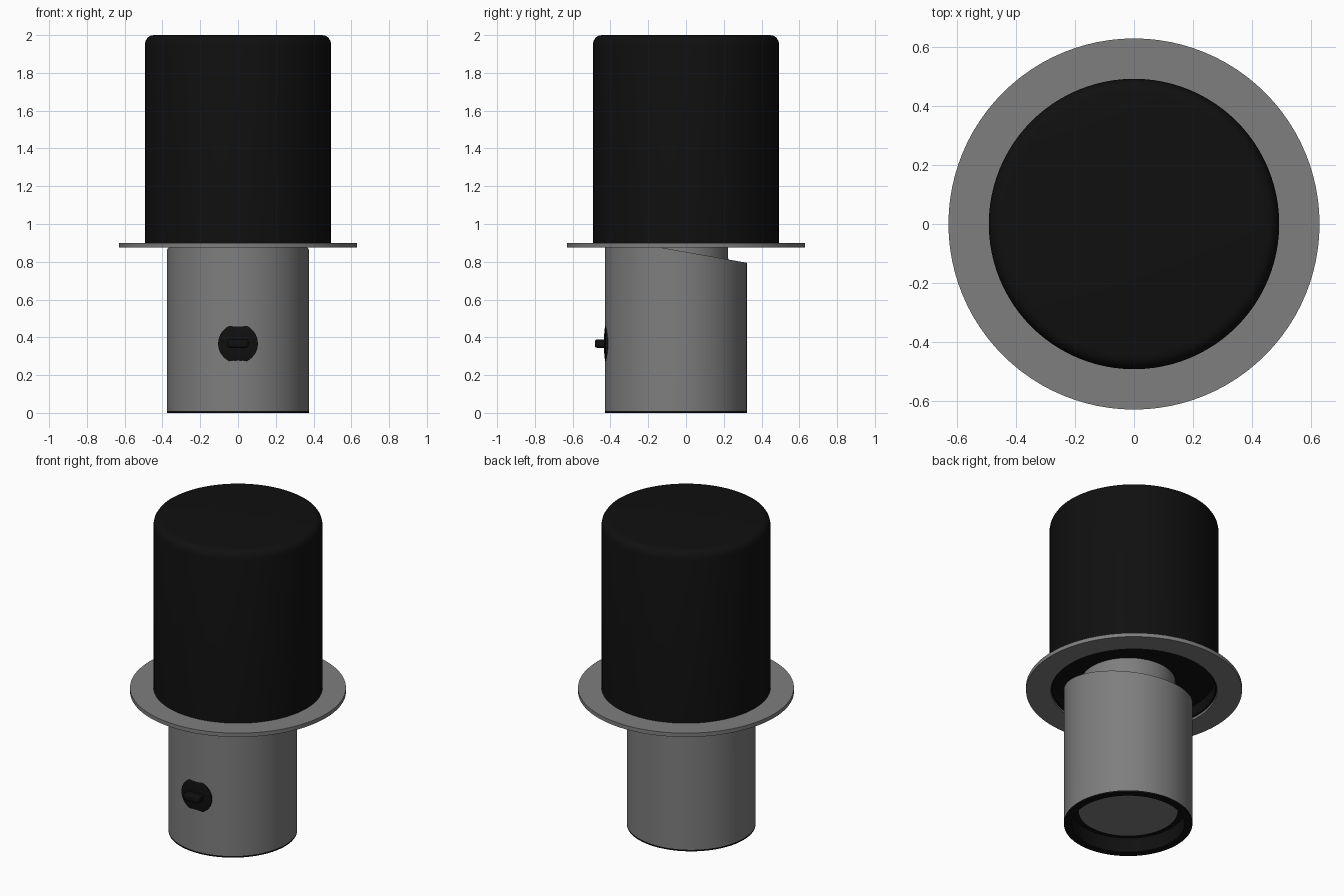
import bpy, bmesh
from math import radians
from mathutils import Matrix, Vector

cube = bpy.data.objects.get("Cube")
if cube:
    bpy.data.objects.remove(cube)

SEGMENTS = 96
AXIS_Y = -0.053      # lower assembly is offset towards the front


def material(name, value):
    mat = bpy.data.materials.new(name)
    colour = (value, value, value, 1)
    mat.use_nodes = True
    mat.diffuse_color = colour
    node = next(n for n in mat.node_tree.nodes if n.type == 'BSDF_PRINCIPLED')
    node.inputs["Base Color"].default_value = colour
    return mat


grey = material("metal grey", 0.21)
black = material("matte black", 0.005)


def finish(bm, name, mat):
    bmesh.ops.recalc_face_normals(bm, faces=bm.faces)
    mesh = bpy.data.meshes.new(name)
    bm.to_mesh(mesh)
    bm.free()
    mesh.materials.append(mat)
    obj = bpy.data.objects.new(name, mesh)
    bpy.context.collection.objects.link(obj)
    bpy.ops.object.select_all(action='DESELECT')
    obj.select_set(True)
    bpy.context.view_layer.objects.active = obj
    bpy.ops.object.shade_smooth_by_angle(angle=radians(35))
    return obj


def lathe(profile, closed=False):
    """Spin a (radius, height) profile around z."""
    bm = bmesh.new()
    points = profile + profile[:1] if closed else profile
    verts = [bm.verts.new((r, 0, z)) for r, z in points]
    edges = [bm.edges.new(pair) for pair in zip(verts, verts[1:])]
    bmesh.ops.spin(bm, geom=verts + edges, axis=(0, 0, 1), cent=(0, 0, 0),
                   angle=radians(360), steps=SEGMENTS)
    bmesh.ops.remove_doubles(bm, verts=bm.verts, dist=0.0001)
    return bm


def move(bm, matrix):
    bmesh.ops.transform(bm, matrix=matrix, verts=bm.verts)


offset = Matrix.Translation((0, AXIS_Y, 0))

# Large cap with a rounded top edge and a shallow hollow underneath
cap = lathe([(0, 0.96), (0.475, 0.96), (0.475, 0.89), (0.493, 0.89),
             (0.493, 1.95), (0.489, 1.97), (0.478, 1.988), (0.463, 1.997),
             (0.445, 2.0), (0, 2.0)])
finish(cap, "cap", black)

# Thin ring flange around the cap
flange = lathe([(0.485, 0.875), (0.63, 0.875), (0.63, 0.9), (0.485, 0.9)], closed=True)
finish(flange, "flange", grey)

# Body with a sloping top, cut lower at the back
body = lathe([(0, 0.1), (0.34, 0.1), (0.34, 0.01), (0.375, 0.01), (0.375, 1.0), (0, 1.0)])
move(body, offset)
cut = bmesh.ops.bisect_plane(
    body, geom=body.verts[:] + body.edges[:] + body.faces[:],
    plane_co=(0, 0.32, 0.795), plane_no=Vector((0, 0.178, 1)).normalized(),
    clear_outer=True)
rim = [e for e in cut["geom_cut"] if isinstance(e, bmesh.types.BMEdge)]
bmesh.ops.contextual_create(body, geom=rim)
finish(body, "body", grey)

# Neck joining the body to the cap
neck = lathe([(0, 0.76), (0.285, 0.76), (0.285, 0.8), (0.277, 0.815),
              (0.275, 0.83), (0.275, 0.965), (0, 0.965)])
move(neck, offset)
finish(neck, "neck", grey)

# Black base lining with a recess, and the disc seen inside it
lining = lathe([(0, 0.095), (0.33, 0.095), (0.33, 0), (0.375, 0),
                (0.375, 0.01), (0.34, 0.01), (0.34, 0.1), (0, 0.1)])
move(lining, offset)
finish(lining, "base_lining", black)

disc = lathe([(0, 0.085), (0.29, 0.085), (0.29, 0.096), (0, 0.096)])
move(disc, offset)
finish(disc, "base_disc", grey)

# Round front button, slightly domed
button = lathe([(0, -0.03), (0.105, -0.03), (0.105, 0.0), (0.08, 0.005),
                (0.04, 0.009), (0, 0.01)])
move(button, Matrix.Translation((0, -0.425, 0.367)) @ Matrix.Rotation(radians(90), 4, 'X'))
finish(button, "front_button", black)

# Flat tab sticking out of the button
tab = bmesh.new()
bmesh.ops.create_cube(tab, size=1)
move(tab, Matrix.Translation((0, -0.45, 0.367)) @ Matrix.Diagonal((0.11, 0.066, 0.045, 1)))
bmesh.ops.bevel(tab, geom=tab.edges[:], offset=0.012, segments=3, profile=0.5, affect='EDGES')
finish(tab, "button_tab", black)
